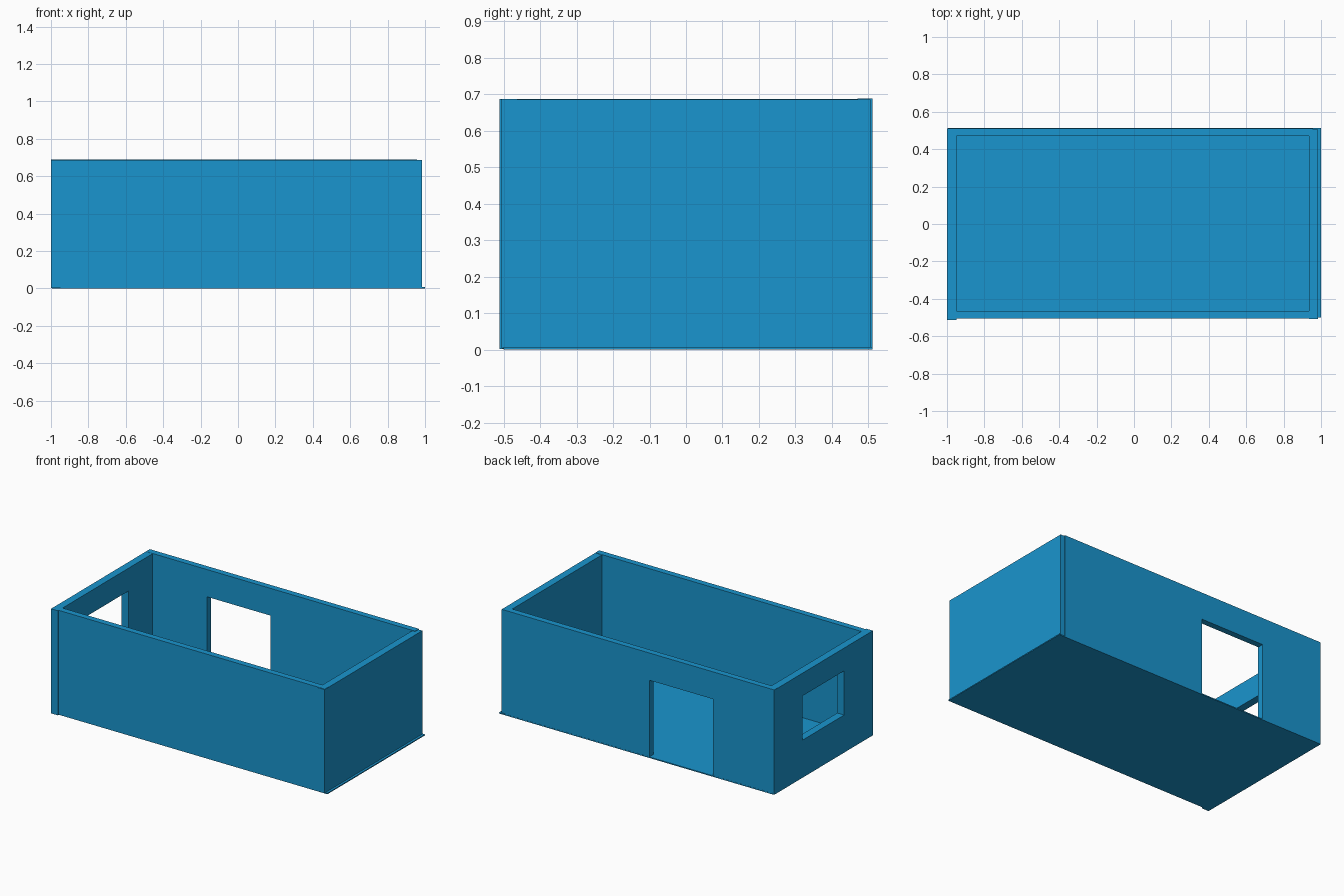
import bpy

if "Cube" in bpy.data.objects:
    bpy.data.objects.remove(bpy.data.objects["Cube"])

blue = bpy.data.materials.new("blue")
blue.diffuse_color = (0.01, 0.3, 0.62, 1)
blue.use_nodes = True
blue.node_tree.nodes["Principled BSDF"].inputs["Base Color"].default_value = blue.diffuse_color


def box(name, x, y, z):
    """Box from (min, max) ranges along each axis."""
    bpy.ops.mesh.primitive_cube_add(size=1)
    ob = bpy.context.object
    ob.name = name
    ob.location = [(r[0] + r[1]) / 2 for r in (x, y, z)]
    ob.scale = [r[1] - r[0] for r in (x, y, z)]
    bpy.ops.object.transform_apply(location=True, rotation=False, scale=True)
    ob.data.materials.append(blue)
    return ob


def cut(wall, x, y, z):
    """Cut a rectangular opening through a wall."""
    cutter = box("cutter", x, y, z)
    mod = wall.modifiers.new("opening", 'BOOLEAN')
    mod.operation, mod.solver, mod.object = 'DIFFERENCE', 'EXACT', cutter
    bpy.context.view_layer.objects.active = wall
    bpy.ops.object.modifier_apply(modifier=mod.name)
    bpy.data.objects.remove(cutter)


# Thin floor slab
box("floor", (-0.995, 1.0), (-0.5, 0.512), (0, 0.007))

# Front and right walls, plain
box("front_wall", (-0.95, 0.984), (-0.504, -0.464), (0.003, 0.688))
box("right_wall", (0.936, 0.985), (-0.508, 0.506), (0.006, 0.686))

# Back wall with doorway down to the floor
back = box("back_wall", (-0.999, 0.957), (0.471, 0.511), (0.004, 0.689))
cut(back, (-0.555, -0.092), (0.4, 0.6), (-0.1, 0.51))

# Left wall with window
left = box("left_wall", (-1.0, -0.95), (-0.512, 0.51), (0.001, 0.688))
cut(left, (-1.1, -0.9), (-0.213, 0.219), (0.248, 0.538))
